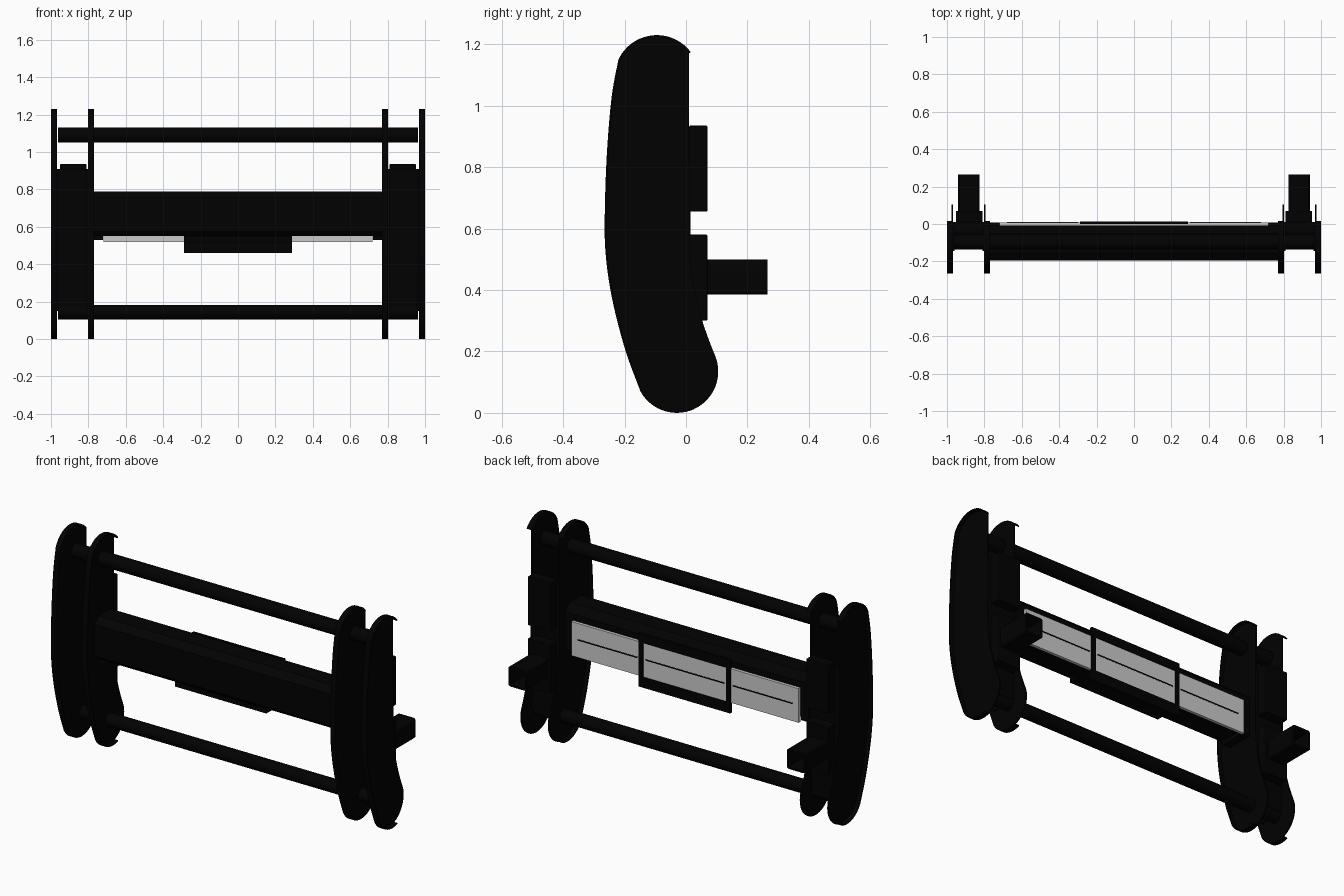
import bpy, bmesh, math
from mathutils import Vector

if "Cube" in bpy.data.objects:
    bpy.data.objects.remove(bpy.data.objects["Cube"])

black = bpy.data.materials.new("black_paint")
black.diffuse_color = (0.0004, 0.0004, 0.0004, 1)
black.use_nodes = True
black.node_tree.nodes["Principled BSDF"].inputs["Base Color"].default_value = black.diffuse_color


def finish(name, bm, mat=black, smooth=None):
    bmesh.ops.recalc_face_normals(bm, faces=bm.faces)
    me = bpy.data.meshes.new(name)
    bm.to_mesh(me)
    bm.free()
    ob = bpy.data.objects.new(name, me)
    bpy.context.collection.objects.link(ob)
    if mat:
        me.materials.append(mat)
    if smooth:
        bpy.ops.object.select_all(action='DESELECT')
        ob.select_set(True)
        bpy.context.view_layer.objects.active = ob
        bpy.ops.object.shade_smooth_by_angle(angle=math.radians(smooth))
    return ob


def prism(name, pts, x0, x1, smooth=None):
    # closed (y, z) profile swept along x
    bm = bmesh.new()
    a, b = ([bm.verts.new((x, y, z)) for y, z in pts] for x in (x0, x1))
    bm.faces.new(a)
    bm.faces.new(b[::-1])
    for i in range(len(a)):
        j = (i + 1) % len(a)
        bm.faces.new((a[j], a[i], b[i], b[j]))
    return finish(name, bm, smooth=smooth)


def boxes(name, items, mat=black, bevel=0):
    # each item is (x range, y range, z range)
    bm = bmesh.new()
    for it in items:
        for v in bmesh.ops.create_cube(bm, size=1)['verts']:
            v.co = Vector([(a + b) / 2 + c * abs(b - a) for (a, b), c in zip(it, v.co)])
    ob = finish(name, bm, mat)
    if bevel:
        m = ob.modifiers.new("bevel", 'BEVEL')
        m.width, m.segments = bevel, 2
    return ob


def arc(cy, cz, r, a0, a1, n):
    return [(cy + r * math.cos(math.radians(a0 + (a1 - a0) * i / n)),
             cz + r * math.sin(math.radians(a0 + (a1 - a0) * i / n))) for i in range(n + 1)]


def spline(p, n=4):
    # Catmull-Rom through the points
    q = [Vector(a) for a in [p[0]] + p + [p[-1]]]
    out = []
    for a, b, c, d in zip(q, q[1:], q[2:], q[3:]):
        for i in range(n):
            t = i / n
            out.append(tuple(0.5 * (2 * b + (c - a) * t + (2 * a - 5 * b + 4 * c - d) * t * t
                                    + (3 * b - a - 3 * c + d) * t ** 3)))
    return out + [p[-1]]


def inset(path, d):
    res = []
    for i, p in enumerate(path):
        a, b = Vector(path[max(i - 1, 0)]), Vector(path[min(i + 1, len(path) - 1)])
        t = (b - a).normalized()
        res.append((p[0] - t.y * d, p[1] + t.x * d))
    return res


# Side plate outline: round top, bowed front, round foot, waisted back
front = spline([(-.2195, 1.152), (-.242, 1.03), (-.2585, .83), (-.265, .61), (-.260, .5),
                (-.246, .4), (-.224, .30), (-.193, .19), (-.154, .085)])
rim_path = (arc(-.095, 1.092, .138, 37, 153, 18) + front
            + arc(-.03, .135, .135, 209, 289.5, 12))
back = spline([(.092, .192), (.07, .25), (.05, .31), (.03, .39), (.018, .47), (.011, .56)], 3)
outline = rim_path + arc(-.03, .135, .135, 294, 382, 12) + back[1:] + [(.01, 1.178)]
rim = rim_path + inset(rim_path, .006)[::-1]

for s, side in ((-1, "left"), (1, "right")):
    # Pressed side plates with a flange turned away from the mount
    for label, xp, xw, xf in (("outer", .968, .976, 1.0), ("inner", .802, .794, .77)):
        prism(f"{side}_{label}_plate", outline, s * xp, s * xw, 30)
        prism(f"{side}_{label}_plate_flange", rim, s * xw, s * xf, 30)

    # Mount channel between the plates
    def X(a, b):
        return (s * a, s * b)
    web = boxes(f"{side}_mount_web", [(X(.802, .968), (-.002, .01), (.15, .91))])
    boxes(f"{side}_mount_flanges", [(X(.802, .810), (-.145, -.002), (.15, .91)),
                                    (X(.960, .968), (-.145, -.002), (.15, .91))])
    # Bolt holes in the web
    for z in (.285, .64):
        bm = bmesh.new()
        bmesh.ops.create_cone(bm, cap_ends=True, segments=16, radius1=.011, radius2=.011, depth=.1)
        for v in bm.verts:
            v.co = Vector((v.co.x + s * .882, v.co.z, v.co.y + z))
        cutter = finish(f"{side}_hole_cutter", bm)
        cutter.hide_render = True
        cutter.hide_set(True)
        m = web.modifiers.new("hole", 'BOOLEAN')
        m.object, m.operation = cutter, 'DIFFERENCE'

    # Rear mounting blocks
    boxes(f"{side}_upper_block", [(X(.81, .953), (.01, .07), (.655, .935))], bevel=.004)
    boxes(f"{side}_lower_block", [(X(.81, .953), (.01, .07), (.30, .58))], bevel=.004)

    # Hollow square chassis socket
    bm = bmesh.new()
    loops = []
    for w, y in ((.0575, .07), (.0575, .265), (.047, .265), (.047, .07)):
        ring = []
        for k, (sx, sz) in enumerate(((1, 1), (-1, 1), (-1, -1), (1, -1))):
            rr = .014 if w > .05 else .006
            for cy, cz in arc(sx * (w - rr), sz * (w - rr), rr, 90 * k, 90 * k + 90, 3):
                ring.append(bm.verts.new((s * .8825 + cy, y, .4425 + cz)))
        loops.append(ring)
    for a, b in zip(loops, loops[1:]):
        for i in range(len(a)):
            j = (i + 1) % len(a)
            bm.faces.new((a[i], a[j], b[j], b[i]))
    finish(f"{side}_chassis_socket", bm, smooth=30)

# Cross bars
for name, y, z, r in (("upper_bar", -.095, 1.09, .04), ("lower_bar", -.03, .143, .038)):
    prism(name, arc(y, z, r, 0, 348.75, 31), -.962, .962, 30)

# Main beam with chamfered section, and deeper end pieces
prism("main_beam", [(-.195, .575), (-.195, .755), (-.155, .79), (-.05, .79), (-.008, .75),
                    (-.008, .55), (-.17, .55)], -.772, .772)
boxes("beam_end_feet", [((s * .722, s * .772), (-.165, -.008), (.53, .551)) for s in (-1, 1)])

# Grey rear panel and its dark grooves
boxes("rear_panel", [((-.72, .72), (-.008, .009), (.52, .715))], mat=None)
boxes("panel_grooves", [((c - w, c + w), (.009, .010), (.617, .625))
                        for c, w in ((-.49, .19), (0, .25), (.49, .19))])

# Central bracket: rear frame, floor under the beam and front flap
boxes("center_bracket", [
    ((-.29, -.262), (.0, .014), (.46, .765)),
    ((.262, .29), (.0, .014), (.46, .765)),
    ((-.262, .262), (.0, .014), (.715, .765)),
    ((-.262, .262), (.0, .014), (.46, .52)),
    ((-.29, .29), (-.15, .0), (.515, .523)),
    ((-.29, .29), (-.158, -.15), (.515, .56))])
